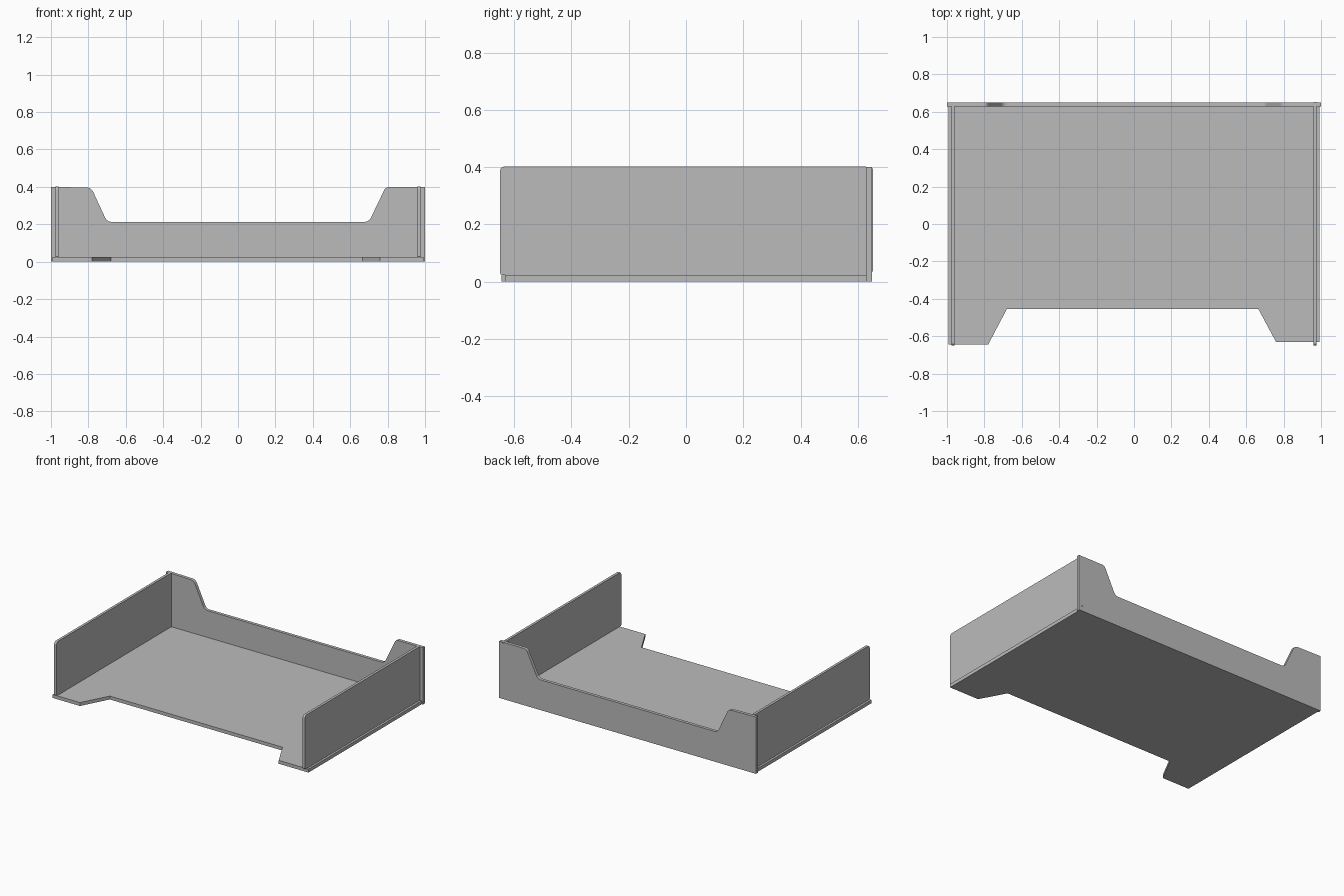
import bpy, bmesh
from mathutils import Vector

cube = bpy.data.objects.get("Cube")
if cube:
    bpy.data.objects.remove(cube, do_unlink=True)

grey = bpy.data.materials.new("plain grey")
grey.use_nodes = True
colour = (0.5, 0.5, 0.5, 1)
grey.diffuse_color = colour
grey.node_tree.nodes["Principled BSDF"].inputs["Base Color"].default_value = colour


def rounded(outline, steps=5):
    """Replace each (a, b, radius) corner by a short curve."""
    result = []
    for i, (a, b, r) in enumerate(outline):
        p = Vector((a, b))
        if r == 0:
            result.append(p)
            continue
        start = p + (Vector(outline[i - 1][:2]) - p).normalized() * r
        end = p + (Vector(outline[(i + 1) % len(outline)][:2]) - p).normalized() * r
        for k in range(steps + 1):
            t = k / steps
            result.append(start * (1 - t) ** 2 + p * 2 * t * (1 - t) + end * t * t)
    return result


def panel(name, outline, axis, low, high):
    """Extrude a flat outline along one axis, from low to high."""
    bm = bmesh.new()
    verts = []
    for p in rounded(outline):
        co = list(p)
        co.insert(axis, low)
        verts.append(bm.verts.new(co))
    face = bm.faces.new(verts)
    ext = bmesh.ops.extrude_face_region(bm, geom=[face])
    shift = Vector((0, 0, 0))
    shift[axis] = high - low
    moved = [v for v in ext["geom"] if isinstance(v, bmesh.types.BMVert)]
    bmesh.ops.translate(bm, verts=moved, vec=shift)
    bmesh.ops.recalc_face_normals(bm, faces=bm.faces)
    mesh = bpy.data.meshes.new(name)
    bm.to_mesh(mesh)
    bm.free()
    mesh.materials.append(grey)
    obj = bpy.data.objects.new(name, mesh)
    bpy.context.collection.objects.link(obj)
    return obj


# Floor with a shallow cut-out along the front
panel("base_plate", [
    (-0.992, 0.628, 0), (-0.992, -0.645, 0), (-0.78, -0.645, 0), (-0.68, -0.455, 0),
    (0.665, -0.455, 0), (0.76, -0.632, 0), (0.992, -0.632, 0), (0.992, 0.628, 0),
], 2, 0, 0.024)

# Rear wall with a lowered middle and softened corners
panel("back_panel", [
    (-1, 0, 0), (1, 0, 0), (1, 0.4, 0), (0.79, 0.4, 0.02), (0.7, 0.213, 0.025),
    (-0.7, 0.213, 0.025), (-0.785, 0.396, 0.025), (-1, 0.4, 0),
], 1, 0.628, 0.65)

# Upright side walls, set in slightly from the ends of the floor
side = [(-0.65, 0.024, 0.01), (0.628, 0.024, 0), (0.628, 0.403, 0), (-0.65, 0.403, 0.022)]
for name, x in (("right_side", -0.968), ("left_side", 0.968)):
    panel(name, side, 0, x - 0.009, x + 0.009)

# Thin tenon end showing at the rear of the left wall
panel("left_tenon", [(0.959, 0.035, 0), (0.98, 0.035, 0), (0.98, 0.395, 0), (0.959, 0.395, 0)],
      1, 0.649, 0.652)
